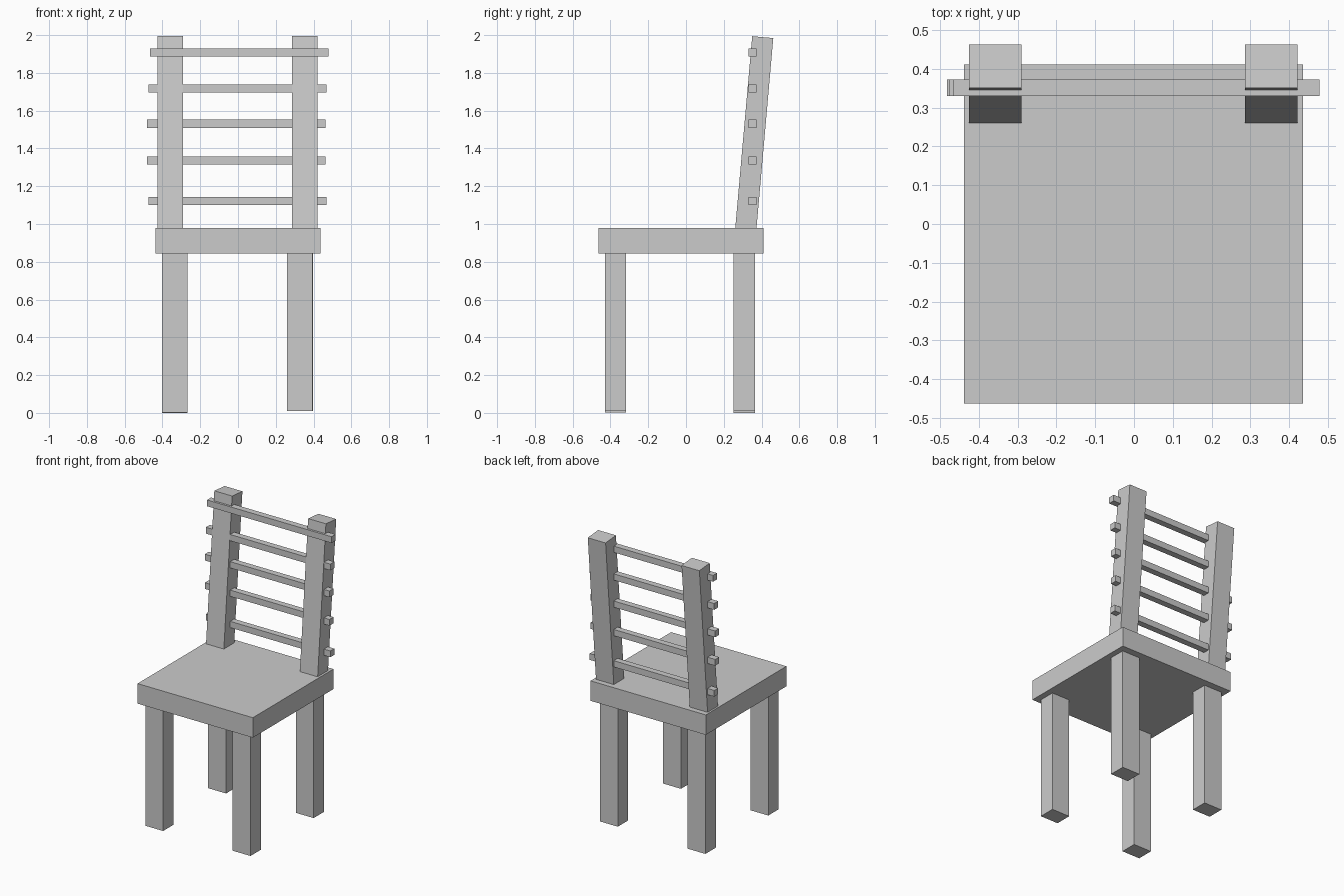
import bpy
from math import radians
from mathutils import Matrix, Vector

if "Cube" in bpy.data.objects:
    bpy.data.objects.remove(bpy.data.objects["Cube"])


def box(name, x, y, z, tilt=0.0):
    """Box from (min, max) ranges; tilt leans it back about its lower front edge."""
    bpy.ops.mesh.primitive_cube_add(size=1)
    ob = bpy.context.object
    ob.name = ob.data.name = name
    lo, hi = Vector((x[0], y[0], z[0])), Vector((x[1], y[1], z[1]))
    size = hi - lo
    ob.data.transform(Matrix.Translation(size / 2) @ Matrix.Diagonal((*size, 1)))
    ob.data.transform(Matrix.Rotation(-tilt, 4, 'X'))
    ob.location = lo
    return ob


# Seat slab
box("seat", (-0.438, 0.436), (-0.462, 0.411), (0.843, 0.98))

# Four straight legs, tucked a little into the seat
for side, x, foot in (("left", -0.402, 0.003), ("right", 0.26, 0.009)):
    box("front_leg_" + side, (x, x + 0.135), (-0.429, -0.317), (foot, 0.85))
    dx = 0.002 if side == "right" else 0.0
    box("back_leg_" + side, (x + dx, x + dx + 0.135), (0.252, 0.364),
        (0.0 if side == "left" else foot, 0.85))

# Back posts leaning backwards
for side, x in (("left", -0.425), ("right", 0.286)):
    box("back_post_" + side, (x, x + 0.135), (0.26, 0.372), (0.97, 1.998), radians(5.05))

# Horizontal rungs, slightly uneven in position
for i, (x, z) in enumerate(((-0.466, 1.907), (-0.475, 1.717), (-0.482, 1.531),
                            (-0.482, 1.336), (-0.475, 1.122))):
    box(f"rung_{i + 1}", (x, x + 0.944), (0.33, 0.373), (z - 0.0215, z + 0.0215))
